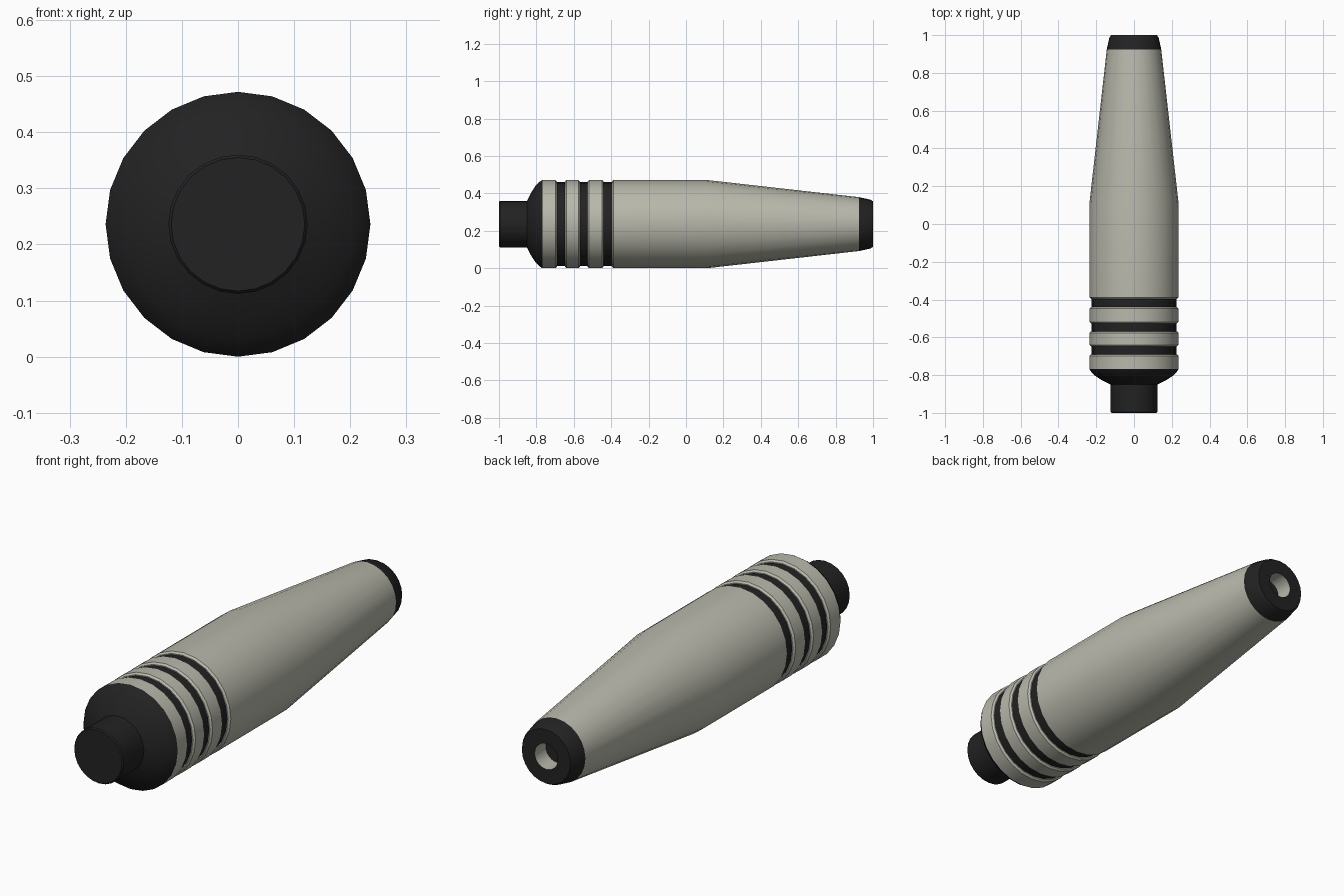
import bpy
import bmesh
from math import cos, sin, tau, radians

SIDES = 24
RADIUS = 0.236          # widest radius, also the height of the axis
GROOVE = 0.224          # radius at the bottom of the grooves
CHAMFER = 0.008

cube = bpy.data.objects.get("Cube")
if cube:
    bpy.data.objects.remove(cube, do_unlink=True)


def make_material(name, color):
    mat = bpy.data.materials.new(name)
    mat.use_nodes = True
    mat.diffuse_color = color
    mat.node_tree.nodes["Principled BSDF"].inputs["Base Color"].default_value = color
    return mat


black = make_material("black_plastic", (0.016, 0.016, 0.016, 1))
beige = make_material("warm_grey", (0.48, 0.48, 0.41, 1))


def lathe(name, profile, mat):
    """Turn (y, radius) points around the lengthwise axis."""
    bm = bmesh.new()
    rings = []
    for y, r in profile:
        count = SIDES if r > 0 else 1
        rings.append([bm.verts.new((r * cos(tau * i / SIDES), y,
                                    RADIUS + r * sin(tau * i / SIDES)))
                      for i in range(count)])
    for a, b in zip(rings, rings[1:]):
        for i in range(SIDES):
            j = (i + 1) % SIDES
            if len(a) == 1:
                bm.faces.new((a[0], b[i], b[j]))
            elif len(b) == 1:
                bm.faces.new((a[i], b[0], a[j]))
            else:
                bm.faces.new((a[i], b[i], b[j], a[j]))
    mesh = bpy.data.meshes.new(name)
    bm.to_mesh(mesh)
    bm.free()
    mesh.materials.append(mat)
    obj = bpy.data.objects.new(name, mesh)
    bpy.context.collection.objects.link(obj)
    bpy.ops.object.select_all(action="DESELECT")
    obj.select_set(True)
    bpy.context.view_layer.objects.active = obj
    bpy.ops.object.shade_smooth_by_angle(angle=radians(30))
    return obj


# Front knob and the rounded collar behind it
lathe("front_knob", [(-1, 0), (-1, 0.119), (-0.994, 0.124), (-0.85, 0.124)], black)
lathe("front_collar", [(-0.85, 0.124), (-0.83, 0.165), (-0.805, 0.204),
                       (-0.785, 0.225), (-0.768, RADIUS)], black)

# Raised grip rings, each followed by a dark groove
ring_starts = (-0.768, -0.648, -0.526)
groove_starts = (-0.69, -0.568, -0.44)
groove_ends = ring_starts[1:] + (-0.396,)
for n, (start, mid, end) in enumerate(zip(ring_starts, groove_starts, groove_ends), 1):
    front = [(start, RADIUS)] if n == 1 else [(start, GROOVE), (start, RADIUS - CHAMFER),
                                              (start + CHAMFER, RADIUS)]
    lathe(f"grip_ring_{n}", front + [(mid - CHAMFER, RADIUS), (mid, RADIUS - CHAMFER),
                                     (mid, GROOVE)], beige)
    lathe(f"grip_groove_{n}", [(mid, GROOVE), (end, GROOVE)], black)

# Long body, straight and then tapering
lathe("body", [(-0.396, GROOVE), (-0.396, RADIUS - CHAMFER), (-0.388, RADIUS),
               (0.11, RADIUS), (0.925, 0.144)], beige)

# Dark tip with a socket sunk into its end
lathe("tip", [(0.925, 0.144), (0.985, 0.131), (1, 0.122), (1, 0.058)], black)
lathe("socket_wall", [(1, 0.058), (0.92, 0.058)], beige)
lathe("socket_floor", [(0.92, 0.058), (0.92, 0)], black)
